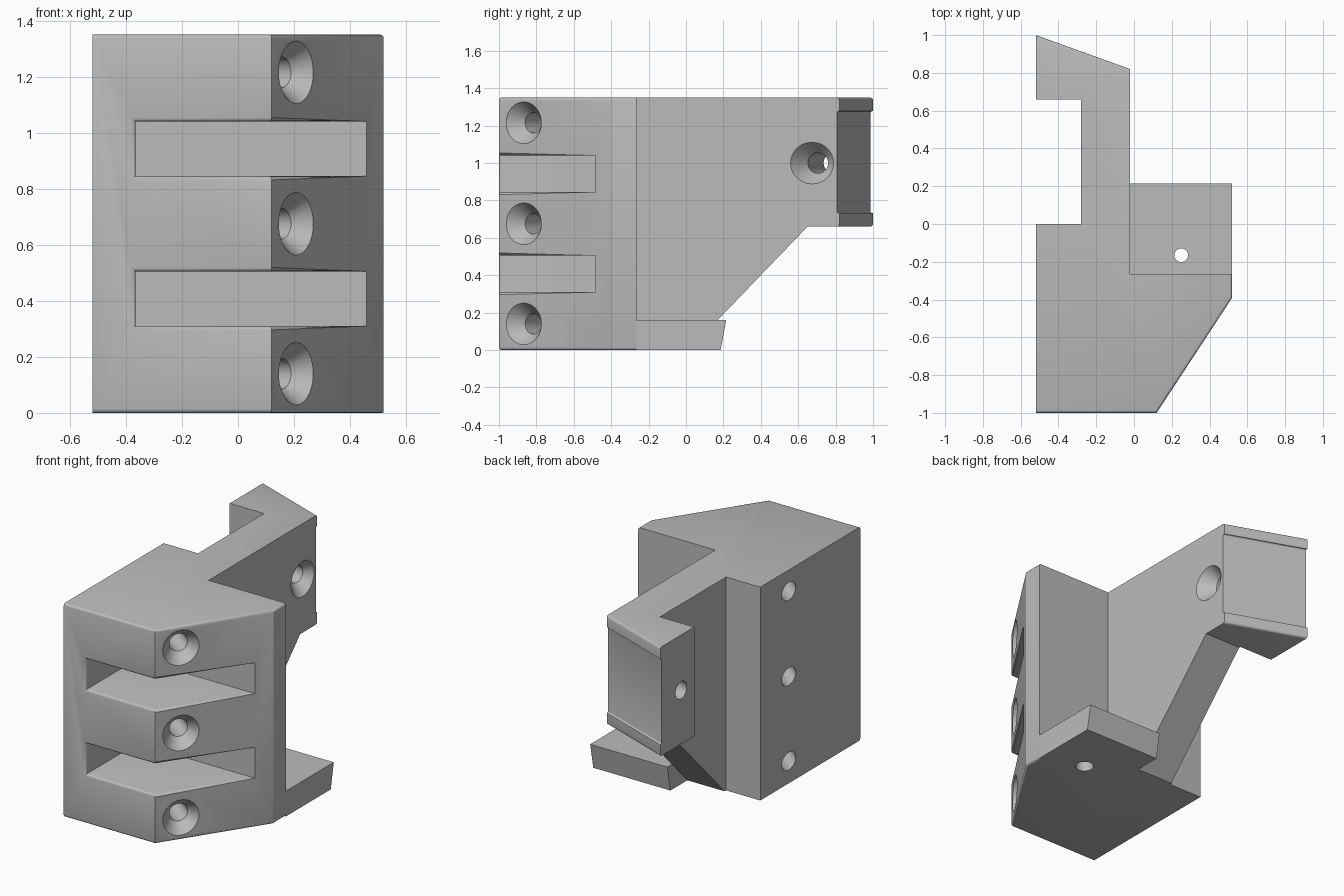
import bpy, bmesh, math
from mathutils import Vector, Matrix

if "Cube" in bpy.data.objects:
    bpy.data.objects.remove(bpy.data.objects["Cube"], do_unlink=True)

grey = bpy.data.materials.new("light_grey")
grey.use_nodes = True
COLOUR = (0.5, 0.5, 0.5, 1)
grey.diffuse_color = COLOUR
grey.node_tree.nodes["Principled BSDF"].inputs["Base Color"].default_value = COLOUR

H = 1.35


def make_object(name, bm):
    bmesh.ops.recalc_face_normals(bm, faces=bm.faces)
    mesh = bpy.data.meshes.new(name)
    bm.to_mesh(mesh)
    bm.free()
    obj = bpy.data.objects.new(name, mesh)
    bpy.context.collection.objects.link(obj)
    mesh.materials.append(grey)
    return obj


def prism(name, points, offset):
    """Extrude a planar outline along an offset."""
    bm = bmesh.new()
    face = bm.faces.new([bm.verts.new(p) for p in points])
    moved = bmesh.ops.extrude_face_region(bm, geom=[face])["geom"]
    bmesh.ops.translate(bm, vec=offset,
                        verts=[v for v in moved if isinstance(v, bmesh.types.BMVert)])
    return make_object(name, bm)


def box(name, lo, hi):
    return prism(name, [(lo[0], lo[1], lo[2]), (hi[0], lo[1], lo[2]),
                        (hi[0], hi[1], lo[2]), (lo[0], hi[1], lo[2])],
                 (0, 0, hi[2] - lo[2]))


def drill(name, start, direction, profile, sides=40):
    """Round cutter from (distance, radius) rings along an axis."""
    bm = bmesh.new()
    turn = Vector(direction).to_track_quat("Z", "Y").to_matrix().to_4x4()
    place = Matrix.Translation(start) @ turn
    rings = []
    for dist, r in profile:
        rings.append([bm.verts.new(place @ Vector((r * math.cos(a), r * math.sin(a), dist)))
                      for a in (2 * math.pi * i / sides for i in range(sides))])
    for low, high in zip(rings, rings[1:]):
        for i in range(sides):
            j = (i + 1) % sides
            bm.faces.new((low[i], low[j], high[j], high[i]))
    bm.faces.new(rings[0])
    bm.faces.new(rings[-1])
    return make_object(name, bm)


def activate(obj):
    bpy.ops.object.select_all(action="DESELECT")
    obj.select_set(True)
    bpy.context.view_layer.objects.active = obj


def cut(obj, cutter):
    cutter.hide_render = True
    mod = obj.modifiers.new("cut", "BOOLEAN")
    mod.operation = "DIFFERENCE"
    mod.solver = "EXACT"
    mod.object = cutter
    activate(obj)
    bpy.ops.object.modifier_apply(modifier=mod.name)
    bpy.data.objects.remove(cutter, do_unlink=True)


# Main block with the hooked arm
outline = [(-0.52, -1), (0.12, -1), (0.52, -0.39), (0.52, -0.265), (-0.02, -0.265),
           (-0.02, 0.82), (-0.52, 1), (-0.52, 0.66), (-0.28, 0.66), (-0.28, 0), (-0.52, 0)]
body = prism("bracket_body", [(x, y, 0) for x, y in outline], (0, 0, H))

# Sloped underside of the arm
slope = [(0.012, -0.003), (0.65, 0.66), (1.2, 0.66), (1.2, -0.2), (0.012, -0.2)]
cut(body, prism("arm_underside_cutter", [(-1, y, z) for y, z in slope], (2, 0, 0)))

# Two strap slots
for z in (0.31, 0.845):
    cut(body, box("slot_cutter", (-0.365, -1.2, z), (0.9, -0.485, z + 0.195)))

# Round the horizontal edges of the outer faces and the slot ends
planes = [((0, -1), (0.12, -1)), ((0.12, -1), (0.52, -0.39)),
          ((0.52, -0.39), (0.52, -0.265)), ((-0.02, 0.82), (-0.52, 1))]


def on_plane(v, a, b):
    a, b = Vector(a), Vector(b)
    d = (b - a).normalized()
    return abs(d.x * (v.co.y - a.y) - d.y * (v.co.x - a.x)) < 0.002


bm = bmesh.new()
bm.from_mesh(body.data)
chosen = []
for e in bm.edges:
    if any(all(on_plane(v, a, b) for v in e.verts) for a, b in planes):
        level = abs(e.verts[0].co.z - e.verts[1].co.z) < 0.001
        slot_end = all(abs(v.co.x + 0.365) < 0.002 for v in e.verts)
        if level or slot_end:
            chosen.append(e)
bmesh.ops.bevel(bm, geom=chosen, offset=0.014, segments=3, profile=0.5,
                affect="EDGES", clamp_overlap=True)
bm.to_mesh(body.data)
bm.free()

# Shallow pad recess across the slanted arm end
recess = box("recess_cutter", (-0.4, -0.012, -0.272), (0.4, 0.05, 0.272))
bm = bmesh.new()
bm.from_mesh(recess.data)
bmesh.ops.bevel(bm, geom=[e for e in bm.edges
                          if abs(e.verts[0].co.x - e.verts[1].co.x) > 0.5
                          and e.verts[0].co.y < 0],
                offset=0.008, segments=3, profile=0.5, affect="EDGES")
bm.to_mesh(recess.data)
bm.free()
recess.data.transform(Matrix.Translation((-0.27, 0.91, 1.005))
                      @ Matrix.Rotation(math.atan2(-0.18, 0.5), 4, "Z"))
cut(body, recess)

# Countersunk screw holes through the block and the arm
screw = [(-0.07, 0.165), (0.07, 0.055), (1.2, 0.055)]
for z in (0.14, 0.675, 1.215):
    cut(body, drill("screw_cutter", (0.21, -0.86, z), (-0.73, 0.575, 0), screw))
cut(body, drill("arm_screw_cutter", (-0.02, 0.692, 1.0), (-0.5, 0.1, 0), screw))

# Bottom tab with a slanted end and a tapered hole
tab_side = [(-0.265, 0), (0.185, 0), (0.215, 0.16), (-0.265, 0.16)]
tab = prism("bottom_tab", [(-0.02, y, z) for y, z in tab_side], (0.54, 0, 0))
cut(tab, drill("tab_hole_cutter", (0.25, -0.165, 0), (0, 0, 1),
               [(-0.02, 0.057), (0.18, 0.034)]))

for obj in (body, tab):
    activate(obj)
    bpy.ops.object.shade_smooth_by_angle(angle=math.radians(32))
